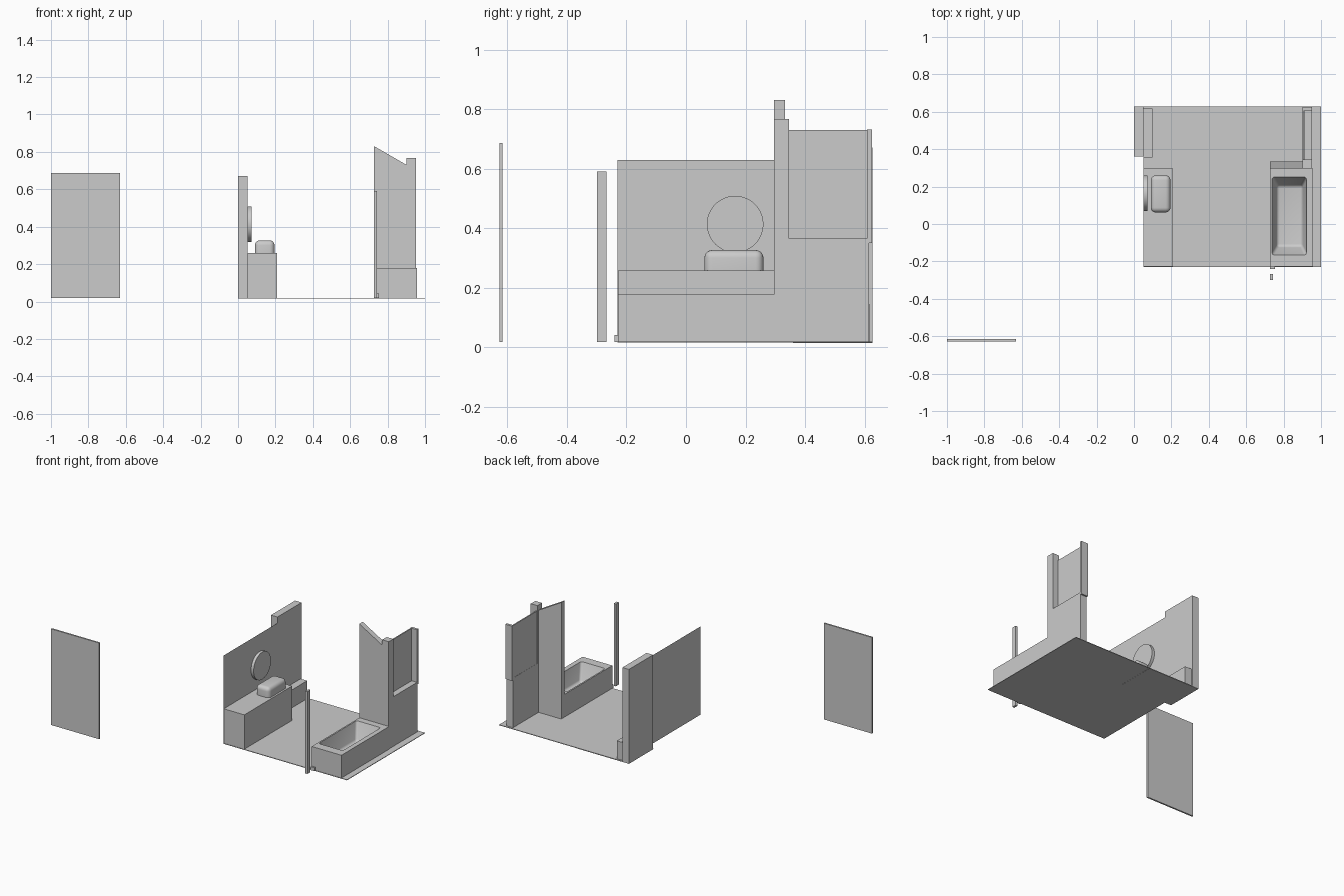
import bpy, bmesh, math

if "Cube" in bpy.data.objects:
    bpy.data.objects.remove(bpy.data.objects["Cube"])


def finish(name, bm):
    bmesh.ops.recalc_face_normals(bm, faces=bm.faces)
    me = bpy.data.meshes.new(name)
    bm.to_mesh(me)
    bm.free()
    ob = bpy.data.objects.new(name, me)
    bpy.context.collection.objects.link(ob)
    return ob


def box(name, x0, x1, y0, y1, z0, z1):
    bm = bmesh.new()
    bmesh.ops.create_cube(bm, size=1)
    for v in bm.verts:
        v.co.x = x1 if v.co.x > 0 else x0
        v.co.y = y1 if v.co.y > 0 else y0
        v.co.z = z1 if v.co.z > 0 else z0
    return finish(name, bm)


def sheet(name, pts):
    bm = bmesh.new()
    bm.faces.new([bm.verts.new(p) for p in pts])
    return finish(name, bm)


def rounded(ob, width, segments, keep):
    """Bevel the edges chosen by keep(), then shade smooth."""
    bm = bmesh.new()
    bm.from_mesh(ob.data)
    bmesh.ops.bevel(bm, geom=[e for e in bm.edges if keep(e)], offset=width,
                    segments=segments, profile=0.5, affect='EDGES')
    bm.to_mesh(ob.data)
    bm.free()
    smooth(ob)


def smooth(ob):
    bpy.ops.object.select_all(action='DESELECT')
    ob.select_set(True)
    bpy.context.view_layer.objects.active = ob
    bpy.ops.object.shade_smooth_by_angle(angle=math.radians(35))


B = 0.018  # floor level

# floor, shower plate and freestanding door panel
box("floor", 0.05, 1.0, -0.23, 0.627, B - 0.002, B + 0.002)
box("shower_plate", 0.0, 0.40, 0.36, 0.627, 0.015, B + 0.002)
box("door_panel", -1.0, -0.63, -0.627, -0.616, B, 0.687)

# left side walls
sheet("left_wall", [(0.05, -0.23, B), (0.05, 0.362, B), (0.05, 0.362, 0.63), (0.05, -0.23, 0.63)])
box("left_pillar", 0.0, 0.05, 0.362, 0.627, 0.015, 0.672)
box("low_ledge", 0.05, 0.10, 0.355, 0.617, B, 0.145)

# washstand, rounded basin block and round mirror
box("counter", 0.05, 0.208, -0.228, 0.298, B, 0.259)
sink = box("sink", 0.09, 0.195, 0.062, 0.26, 0.259, 0.327)
rounded(sink, 0.026, 5, lambda e: max(v.co.z for v in e.verts) > 0.3)

bm = bmesh.new()
bmesh.ops.create_cone(bm, cap_ends=True, segments=48, radius1=0.095, radius2=0.095, depth=0.02)
mirror = finish("mirror", bm)
mirror.rotation_euler = (0, math.pi / 2, 0)
mirror.location = (0.061, 0.165, 0.414)
smooth(mirror)

# bathtub hollowed by a tapered, rounded cutter
tub = box("bathtub", 0.727, 0.956, -0.228, 0.296, B, 0.178)
cutter = box("basin_cutter", 0.735, 0.925, -0.17, 0.255, 0.06, 0.178)
for v in cutter.data.vertices:
    if v.co.z < 0.1:
        v.co.x += 0.03 if v.co.x < 0.8 else -0.025
        v.co.y += 0.05 if v.co.y < 0 else -0.05
    else:  # carry the taper slightly above the rim
        v.co.z += 0.01
rounded(cutter, 0.014, 4, lambda e: min(v.co.z for v in e.verts) < 0.1)
mod = tub.modifiers.new("hollow", 'BOOLEAN')
mod.object = cutter
mod.solver = 'EXACT'
bpy.context.view_layer.objects.active = tub
bpy.ops.object.modifier_apply(modifier=mod.name)
bpy.data.objects.remove(cutter, do_unlink=True)
smooth(tub)

# corner post and its foot block
box("front_post", 0.727, 0.743, -0.299, -0.267, B, 0.591)
box("foot_block", 0.727, 0.755, -0.24, -0.228, B, 0.042)

# partition with a slanted top
bm = bmesh.new()
f = bm.faces.new([bm.verts.new((x, 0.296, z)) for x, z in
                  [(0.727, B), (0.902, B), (0.902, 0.73), (0.727, 0.831)]])
r = bmesh.ops.extrude_face_region(bm, geom=[f])
for g in r["geom"]:
    if isinstance(g, bmesh.types.BMVert):
        g.co.y = 0.333
finish("slanted_partition", bm)

# right side: post, low wall, window panes and end jamb
box("right_post", 0.902, 0.953, 0.296, 0.346, B, 0.767)
box("low_wall", 0.902, 0.953, 0.346, 0.614, B, 0.365)
for i in range(2):
    y = 0.346 + i * 0.131
    box(f"window_pane_{i + 1}", 0.903, 0.911, y, y + 0.13, 0.365, 0.73)
box("end_jamb", 0.902, 0.953, 0.608, 0.625, 0.35, 0.731)
